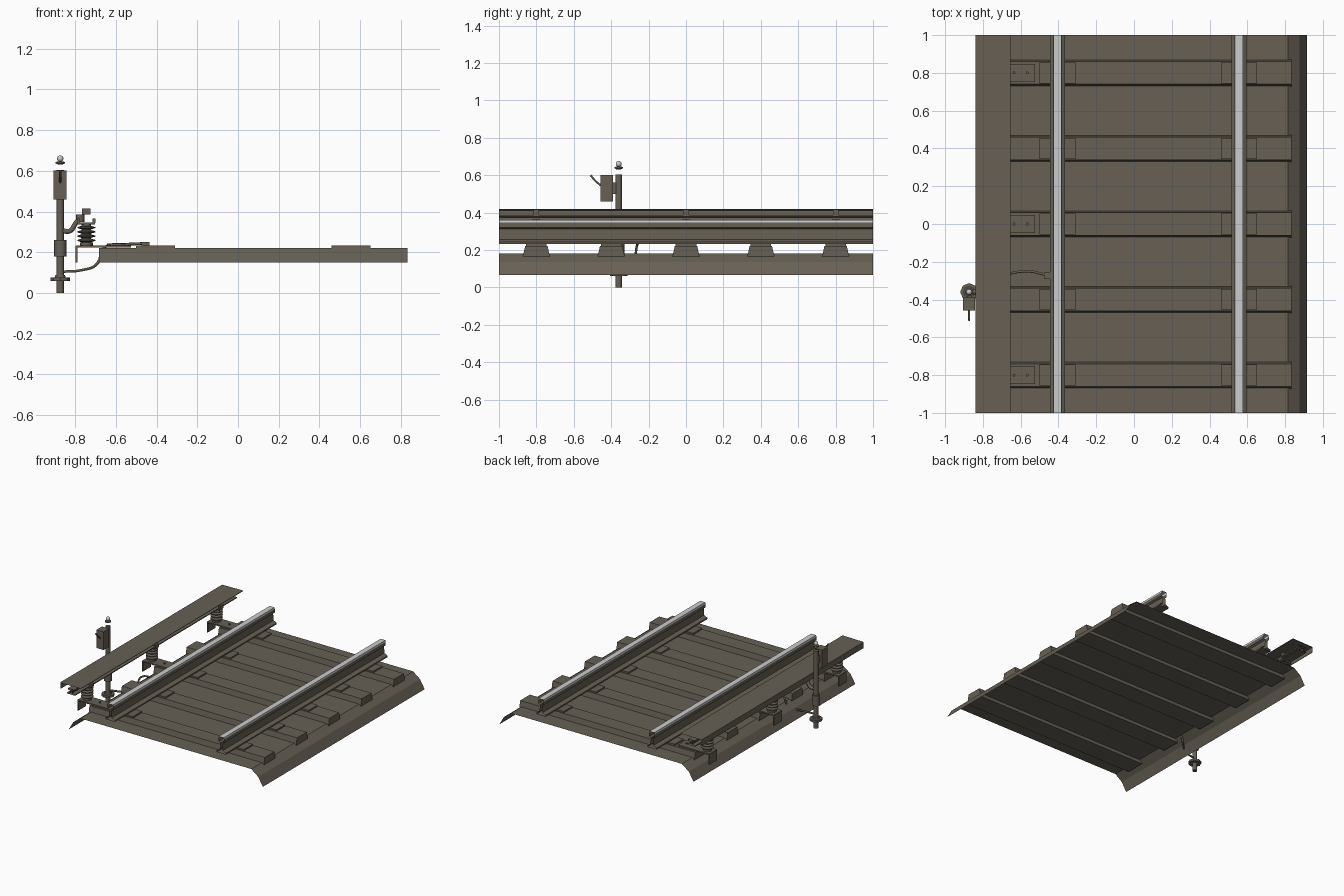
import bpy, bmesh, math
from mathutils import Vector

if "Cube" in bpy.data.objects:
    bpy.data.objects.remove(bpy.data.objects["Cube"])


def mat(name, c):
    m = bpy.data.materials.new(name)
    m.diffuse_color = (*c, 1)
    m.use_nodes = True
    m.node_tree.nodes["Principled BSDF"].inputs["Base Color"].default_value = m.diffuse_color
    return m


BROWN = mat("dusty_brown", (0.135, 0.117, 0.09))
STEEL = mat("polished_steel", (0.6, 0.6, 0.6))


def finish(name, bm, mats=(BROWN,), smooth=False):
    me = bpy.data.meshes.new(name)
    bm.to_mesh(me)
    bm.free()
    ob = bpy.data.objects.new(name, me)
    bpy.context.collection.objects.link(ob)
    for m in mats:
        me.materials.append(m)
    if smooth:
        bpy.context.view_layer.objects.active = ob
        ob.select_set(True)
        bpy.ops.object.shade_smooth_by_angle(angle=math.radians(40))
        ob.select_set(False)
    return ob


def sheet(name, pts, closed=False, mats=(BROWN,), steel_above=None):
    """Sweep an x-z profile along the full track length, with open ends."""
    bm = bmesh.new()
    a = [bm.verts.new((x, -1, z)) for x, z in pts]
    b = [bm.verts.new((x, 1, z)) for x, z in pts]
    n = len(pts)
    for i in range(n if closed else n - 1):
        j = (i + 1) % n
        f = bm.faces.new((a[i], a[j], b[j], b[i]))
        if steel_above and f.calc_center_median().z > steel_above:
            f.material_index = 1
    if closed:
        bmesh.ops.recalc_face_normals(bm, faces=bm.faces)
    return finish(name, bm, mats)


def box(name, x0, x1, y0, y1, z0, z1, top=1.0):
    """Box whose top can be narrowed in y."""
    bm = bmesh.new()
    bmesh.ops.create_cube(bm, size=1)
    cy = (y0 + y1) / 2
    for v in bm.verts:
        s = top if v.co.z > 0 else 1
        v.co = ((x0 + x1) / 2 + v.co.x * (x1 - x0), cy + v.co.y * (y1 - y0) * s,
                (z0 + z1) / 2 + v.co.z * (z1 - z0))
    return finish(name, bm)


def lathe(name, x, y, prof, n=12, m=BROWN):
    """Turn a radius-height profile around a vertical axis."""
    bm = bmesh.new()
    rings = [[bm.verts.new((x + r * math.cos(math.tau * i / n), y + r * math.sin(math.tau * i / n), z))
              for i in range(n)] for r, z in prof]
    for a, b in zip(rings, rings[1:]):
        for i in range(n):
            bm.faces.new((a[i], a[(i + 1) % n], b[(i + 1) % n], b[i]))
    bm.faces.new(rings[0][::-1])
    bm.faces.new(rings[-1])
    return finish(name, bm, (m,), True)


def tube(name, pts, r):
    """Round tube through a few points."""
    cu = bpy.data.curves.new(name, 'CURVE')
    cu.dimensions = '3D'
    cu.bevel_depth, cu.bevel_resolution, cu.resolution_u = r, 1, 4
    cu.use_fill_caps = True
    sp = cu.splines.new('BEZIER')
    sp.bezier_points.add(len(pts) - 1)
    for p, co in zip(sp.bezier_points, pts):
        p.co = Vector(co)
        p.handle_left_type = p.handle_right_type = 'AUTO'
    ob = bpy.data.objects.new(name, cu)
    bpy.context.collection.objects.link(ob)
    cu.materials.append(BROWN)


CX = 0.075   # track centre line
TX = -0.745  # third rail centre line

# Ballast bed: flat top with rounded shoulders
half = [(0.74, 0.18), (0.80, 0.135), (0.84, 0.067)]
sheet("ballast_bed", [(CX - x, z) for x, z in half[::-1]] + [(CX + x, z) for x, z in half])

# Running rails with polished heads
rail = [(0.04, 0.233), (0.04, 0.244), (0.012, 0.257), (0.009, 0.312), (0.023, 0.32), (0.023, 0.346), (0.021, 0.36)]
for side, name in ((-1, "left_rail"), (1, "right_rail")):
    cx = CX + side * 0.48
    sheet(name, [(cx + x, z) for x, z in rail] + [(cx - x, z) for x, z in rail[::-1]],
          True, (BROWN, STEEL), 0.347)

# Sleepers and tie plates
for k in range(-2, 3):
    y = 0.4 * k
    box("sleeper", -0.683, 0.833, y - 0.075, y + 0.075, 0.15, 0.222, 0.8)
    for s in (-1, 1):
        c = CX + s * 0.48
        box("tie_plate", c - 0.095, c + 0.095, y - 0.055, y + 0.055, 0.222, 0.234)

# Third rail and its cover board
third = [(0.035, 0.345), (0.035, 0.352), (0.008, 0.356), (0.008, 0.374), (0.027, 0.378), (0.027, 0.388)]
sheet("third_rail", [(TX + x, z) for x, z in third] + [(TX - x, z) for x, z in third[::-1]], True)
sheet("cover_board", [(-0.833, 0.368), (-0.835, 0.412), (-0.655, 0.415), (-0.655, 0.419), (-0.838, 0.416),
                      (-0.837, 0.368)], True)

# Third rail supports on every other sleeper
ribs = [(0.032, 0.234), (0.032, 0.248)]
for i in range(4):
    z = 0.25 + i * 0.021
    ribs += [(0.024, z), (0.044, z + 0.006), (0.044, z + 0.011), (0.024, z + 0.017)]
ribs += [(0.022, 0.34)]
for y in (-0.8, 0, 0.8):
    box("support_plate", -0.795, -0.525, y - 0.048, y + 0.048, 0.224, 0.234)
    box("support_drop_plate", -0.797, -0.788, y - 0.048, y + 0.048, 0.15, 0.232)
    lathe("insulator", TX, y, ribs, 16)
    box("insulator_cap", TX - 0.042, TX + 0.042, y - 0.025, y + 0.025, 0.336, 0.347)
    for s in (-1, 1):
        box("rail_clip", TX + s * 0.038 - 0.007, TX + s * 0.038 + 0.007, y - 0.02, y + 0.02, 0.345, 0.366)
    box("cover_holder", TX - 0.02, TX + 0.02, y - 0.015, y + 0.015, 0.386, 0.414)
    for bx in (-0.635, -0.565):
        lathe("anchor_bolt", bx, y, [(0.008, 0.233), (0.008, 0.243)], 6)

# Signal post with flange, sleeve, switch box and lamp
PX, PY = -0.873, -0.36
lathe("post", PX, PY, [(0.018, 0), (0.018, 0.603)], 16)
lathe("post_flange", PX, PY, [(0.047, 0.06), (0.047, 0.077)], 8)
lathe("post_collar", PX, PY, [(0.026, 0.077), (0.024, 0.088)], 12)
lathe("post_sleeve", PX, PY, [(0.03, 0.18), (0.03, 0.26)], 12)
box("switch_box", -0.905, -0.842, -0.458, -0.39, 0.46, 0.602)
box("switch_box_mount", -0.885, -0.861, -0.392, -0.37, 0.5, 0.56)
tube("switch_lever", [(PX, -0.455, 0.545), (PX, -0.485, 0.57), (PX, -0.51, 0.6)], 0.006)
lathe("lamp_base", PX, PY, [(0.01, 0.63), (0.023, 0.637), (0.023, 0.643), (0.012, 0.647)], 12)
lathe("lamp", PX, PY, [(0.016 * math.cos(a), 0.66 + 0.016 * math.sin(a))
                       for a in [math.radians(d) for d in (-75, -45, -15, 15, 45, 75)]], 12, STEEL)

# Contact arm from post to third rail, with knuckle
tube("contact_arm", [(-0.86, PY, 0.305), (-0.825, PY, 0.305), (-0.795, PY, 0.345), (-0.765, PY, 0.372)], 0.014)
lathe("arm_knuckle", -0.775, PY, [(0.02, 0.35), (0.02, 0.386)], 10)

# Feed cable running under the third rail to the left rail
tube("feed_cable", [(-0.86, PY, 0.105), (-0.77, -0.34, 0.112), (-0.69, -0.28, 0.145), (-0.655, -0.262, 0.225),
                    (-0.56, -0.25, 0.238), (-0.47, -0.268, 0.243)], 0.007)
box("cable_terminal", -0.475, -0.435, -0.29, -0.255, 0.232, 0.25)
